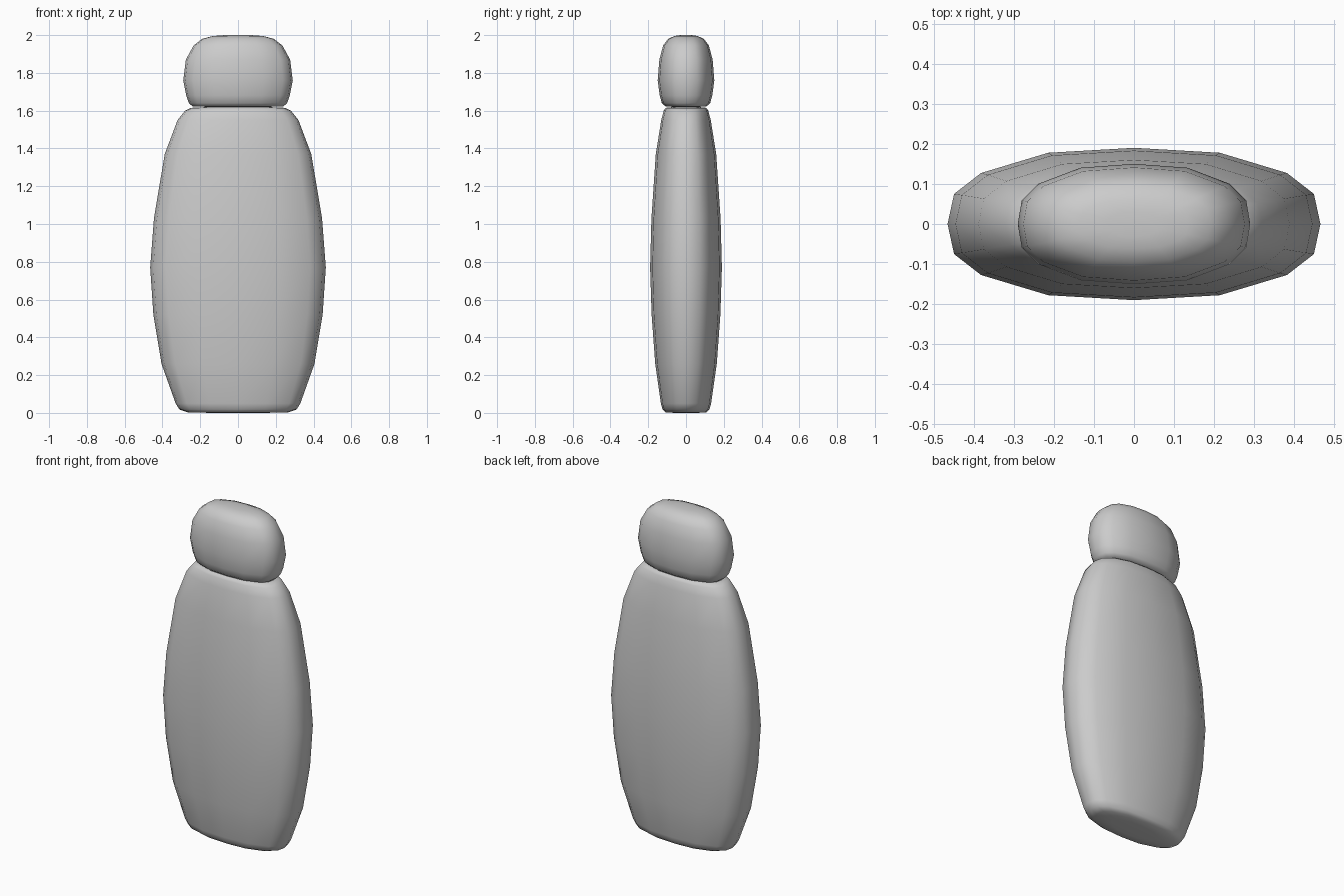
import bpy, bmesh

# Quarter of the rounded 16-sided cross-section, mirrored into a full loop
QUARTER = [(1, 0), (0.965, 0.395), (0.82, 0.67), (0.46, 0.935), (0, 1)]
HALF = QUARTER + [(-x, y) for x, y in QUARTER[-2::-1]]
SECTION = HALF + [(x, -y) for x, y in HALF[-2:0:-1]]


def loft(name, profile):
    """Skin rings given as (z, half width, half depth) and cap both ends."""
    bm = bmesh.new()
    rings = [[bm.verts.new((x * w, y * d, z)) for x, y in SECTION]
             for z, w, d in profile]
    n = len(SECTION)
    for a, b in zip(rings, rings[1:]):
        for i in range(n):
            j = (i + 1) % n
            bm.faces.new((a[i], a[j], b[j], b[i]))
    bm.faces.new(rings[0][::-1])
    bm.faces.new(rings[-1])
    bmesh.ops.recalc_face_normals(bm, faces=bm.faces)
    mesh = bpy.data.meshes.new(name)
    bm.to_mesh(mesh)
    bm.free()
    obj = bpy.data.objects.new(name, mesh)
    bpy.context.collection.objects.link(obj)
    for p in mesh.polygons:
        p.use_smooth = True
    return obj


# Tall flattened body, widest a little below the middle
loft("body", [
    (0.0, 0.14, 0.06), (0.003, 0.265, 0.108), (0.018, 0.31, 0.124),
    (0.05, 0.33, 0.133), (0.26, 0.405, 0.163), (0.52, 0.448, 0.182),
    (0.77, 0.465, 0.19), (1.03, 0.445, 0.183), (1.37, 0.388, 0.16),
    (1.55, 0.32, 0.131), (1.60, 0.28, 0.118), (1.615, 0.25, 0.108),
    (1.62, 0.14, 0.06)])

# Rounded head on top
loft("head", [
    (1.62, 0.14, 0.06), (1.622, 0.24, 0.108), (1.64, 0.26, 0.128),
    (1.68, 0.274, 0.139), (1.76, 0.29, 0.15), (1.87, 0.276, 0.141),
    (1.945, 0.235, 0.121), (1.98, 0.19, 0.095), (1.995, 0.135, 0.062),
    (2.0, 0.07, 0.03)])
